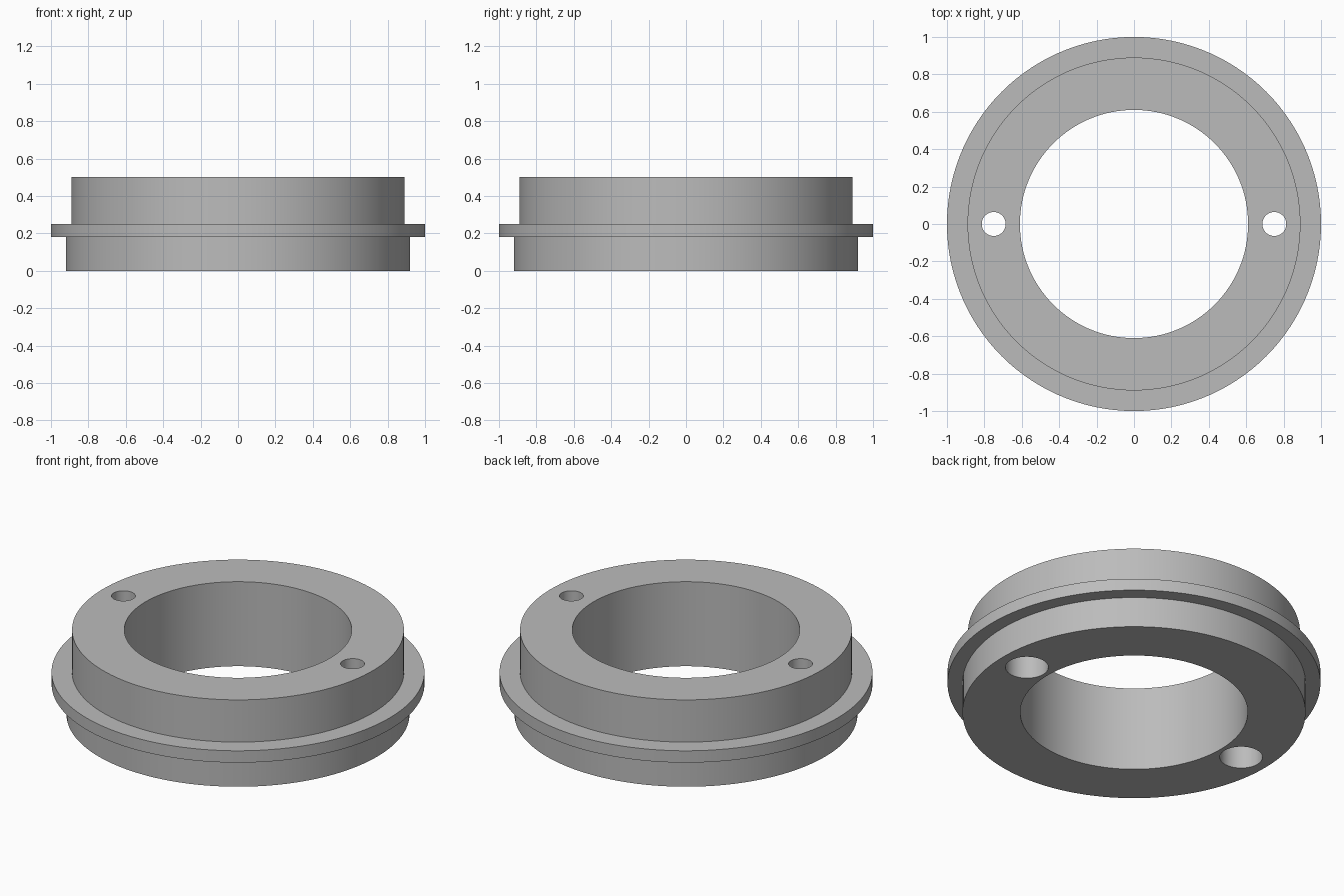
import bpy
import bmesh
import math
from mathutils import Matrix, Vector

cube = bpy.data.objects.get("Cube")
if cube:
    bpy.data.objects.remove(cube)

SEGMENTS = 120
HEIGHT = 0.5

grey = bpy.data.materials.new("plain grey")
grey.use_nodes = True
grey.diffuse_color = (0.5, 0.5, 0.5, 1)
grey.node_tree.nodes["Principled BSDF"].inputs["Base Color"].default_value = grey.diffuse_color


def lathe(name, profile, centre_x=0, segments=SEGMENTS):
    """Revolve a closed (radius, height) profile about a vertical axis."""
    bm = bmesh.new()
    rings = []
    for i in range(segments):
        turn = Matrix.Rotation(math.tau * i / segments, 3, "Z")
        rings.append([bm.verts.new(turn @ Vector((r, 0, z))) for r, z in profile])
    for i, ring in enumerate(rings):
        following = rings[(i + 1) % segments]
        for j in range(len(profile)):
            k = (j + 1) % len(profile)
            corners = dict.fromkeys((ring[j], following[j], following[k], ring[k]))
            bm.faces.new(corners)
    bmesh.ops.recalc_face_normals(bm, faces=bm.faces)
    mesh = bpy.data.meshes.new(name)
    bm.to_mesh(mesh)
    bm.free()
    mesh.materials.append(grey)
    obj = bpy.data.objects.new(name, mesh)
    obj.location.x = centre_x
    bpy.context.collection.objects.link(obj)
    return obj


def add_cylinder(name, radius, low, high, x):
    bpy.ops.mesh.primitive_cylinder_add(vertices=48, radius=radius, depth=high - low,
                                        location=(x, 0, (low + high) / 2))
    obj = bpy.context.object
    obj.name = name
    obj.data.materials.append(grey)
    obj.hide_render = True
    obj.hide_viewport = True
    return obj


# Stepped ring: lower body, thin flange, upper body and wide bore
ring = lathe("flanged_ring", [
    (0.61, 0), (0.92, 0), (0.92, 0.18), (1, 0.18),
    (1, 0.25), (0.89, 0.25), (0.89, HEIGHT), (0.61, HEIGHT)])

# Screw holes, widened from below for the screw heads
for side, x in (("left", 0.75), ("right", -0.75)):
    for part, radius, top in (("screw_hole", 0.064, HEIGHT + 0.1),
                              ("head_recess", 0.115, 0.25)):
        cutter = add_cylinder(f"{side}_{part}_cutter", radius, -0.1, top, x)
        cut = ring.modifiers.new(cutter.name, "BOOLEAN")
        cut.operation = "DIFFERENCE"
        cut.solver = "EXACT"
        cut.object = cutter

# Apply the cuts and remove the cutters
bpy.context.view_layer.update()
bpy.ops.object.select_all(action="DESELECT")
bpy.context.view_layer.objects.active = ring
ring.select_set(True)
cutters = [m.object for m in ring.modifiers]
for name in [m.name for m in ring.modifiers]:
    bpy.ops.object.modifier_apply(modifier=name)
for cutter in cutters:
    bpy.data.objects.remove(cutter)

bpy.ops.object.shade_smooth_by_angle(angle=math.radians(30))
